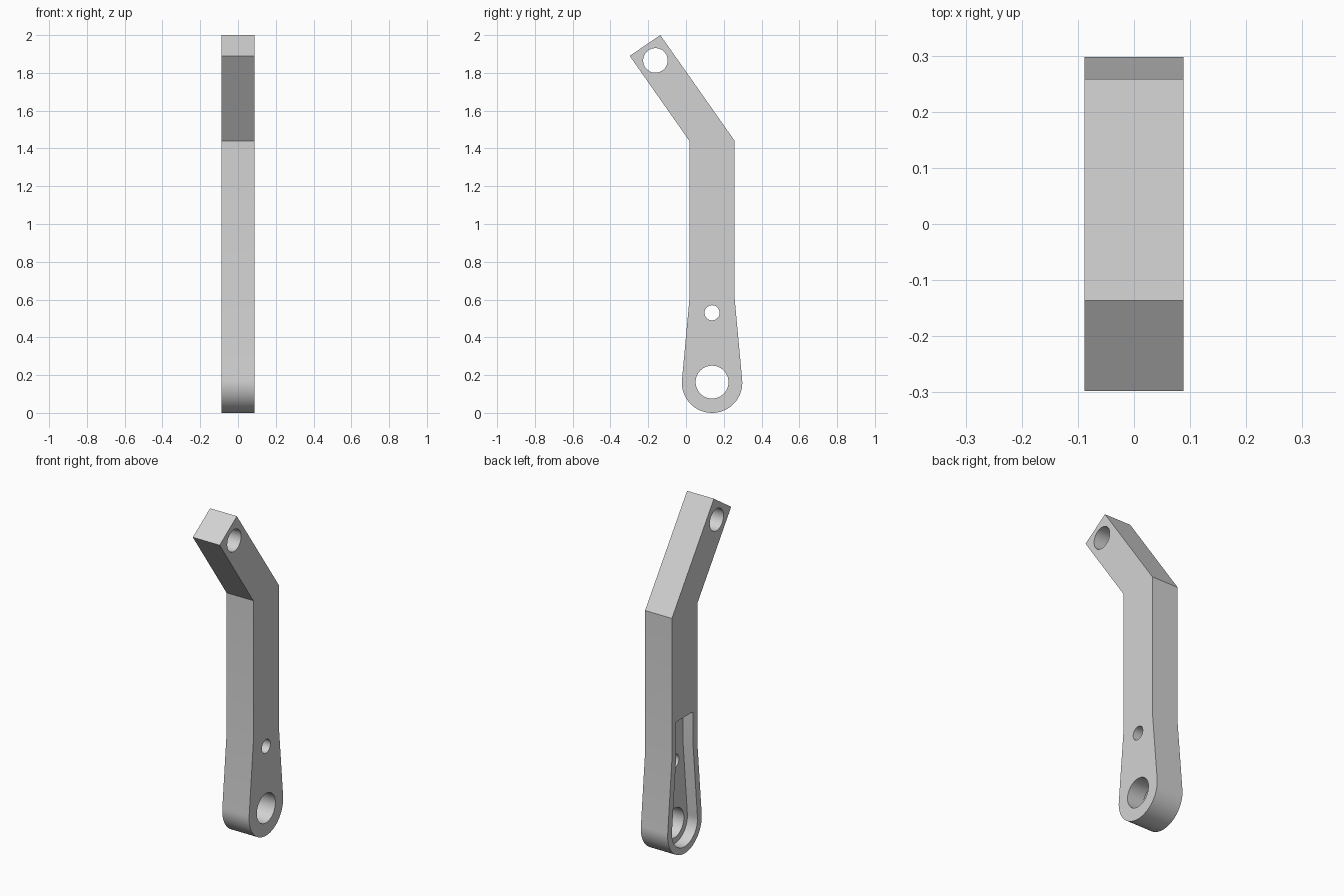
import bpy
import bmesh
import math

cube = bpy.data.objects.get("Cube")
if cube:
    bpy.data.objects.remove(cube, do_unlink=True)

HALF = 0.088             # half thickness along x
CY, CZ, R = 0.138, 0.16, 0.16   # rounded foot
SHANK = 0.12             # half width of the straight shank
TAPER_Z, BEND_Z = 0.6, 1.44

grey = bpy.data.materials.new("light grey")
grey.use_nodes = True
colour = (0.65, 0.65, 0.65, 1)
grey.diffuse_color = colour
grey.node_tree.nodes["Principled BSDF"].inputs["Base Color"].default_value = colour


def prism(name, outline, x0, x1):
    """Extrude a (y, z) outline along x."""
    bm = bmesh.new()
    face = bm.faces.new([bm.verts.new((x0, y, z)) for y, z in outline])
    new = bmesh.ops.extrude_face_region(bm, geom=[face])["geom"]
    verts = [v for v in new if isinstance(v, bmesh.types.BMVert)]
    bmesh.ops.translate(bm, verts=verts, vec=(x1 - x0, 0, 0))
    bmesh.ops.recalc_face_normals(bm, faces=bm.faces)
    mesh = bpy.data.meshes.new(name)
    bm.to_mesh(mesh)
    bm.free()
    mesh.materials.append(grey)
    obj = bpy.data.objects.new(name, mesh)
    bpy.context.collection.objects.link(obj)
    return obj


def circle(y, z, r, n=64):
    return [(y + r * math.cos(math.tau * i / n), z + r * math.sin(math.tau * i / n))
            for i in range(n)]


def foot(inset, n=48):
    """Taper and round foot, from the front bend round to the back bend."""
    r, w, h = R - inset, SHANK - inset, TAPER_Z - CZ
    # angle above horizontal at which the tapered side touches the arc
    a = math.atan2(h, w) - math.acos(r / math.hypot(h, w))
    arc = [math.pi - a + (math.pi + 2 * a) * i / n for i in range(n + 1)]
    pts = [(CY + r * math.cos(t), CZ + r * math.sin(t)) for t in arc]
    return [(CY - w, TAPER_Z)] + pts + [(CY + w, TAPER_Z)]


# Bent arm body
head = [(CY + SHANK, BEND_Z), (-0.136, 2.0), (-0.298, 1.89), (CY - SHANK, BEND_Z)]
arm = prism("bent_lever_arm", foot(0) + head, -HALF, HALF)

# Pocket in the right-hand face, then the three through holes
WALL, POCKET_TOP, DEPTH = 0.04, 0.81, 0.066
w = SHANK - WALL
cutters = [prism("pocket_cutter",
                 foot(WALL) + [(CY + w, POCKET_TOP), (CY - w, POCKET_TOP)],
                 -HALF - 0.1, -HALF + DEPTH)]
for name, y, z, r in (("pivot_hole", CY, 0.163, 0.087),
                      ("small_hole", CY, 0.53, 0.04),
                      ("top_hole", -0.162, 1.866, 0.065)):
    cutters.append(prism(name + "_cutter", circle(y, z, r), -0.3, 0.3))

bpy.ops.object.select_all(action='DESELECT')
bpy.context.view_layer.objects.active = arm
arm.select_set(True)
for cutter in cutters:
    cutter.hide_render = True
    mod = arm.modifiers.new("cut", 'BOOLEAN')
    mod.operation = 'DIFFERENCE'
    mod.solver = 'EXACT'
    mod.object = cutter
    bpy.ops.object.modifier_apply(modifier=mod.name)
    bpy.data.objects.remove(cutter, do_unlink=True)

bpy.ops.object.shade_smooth_by_angle(angle=math.radians(30))
